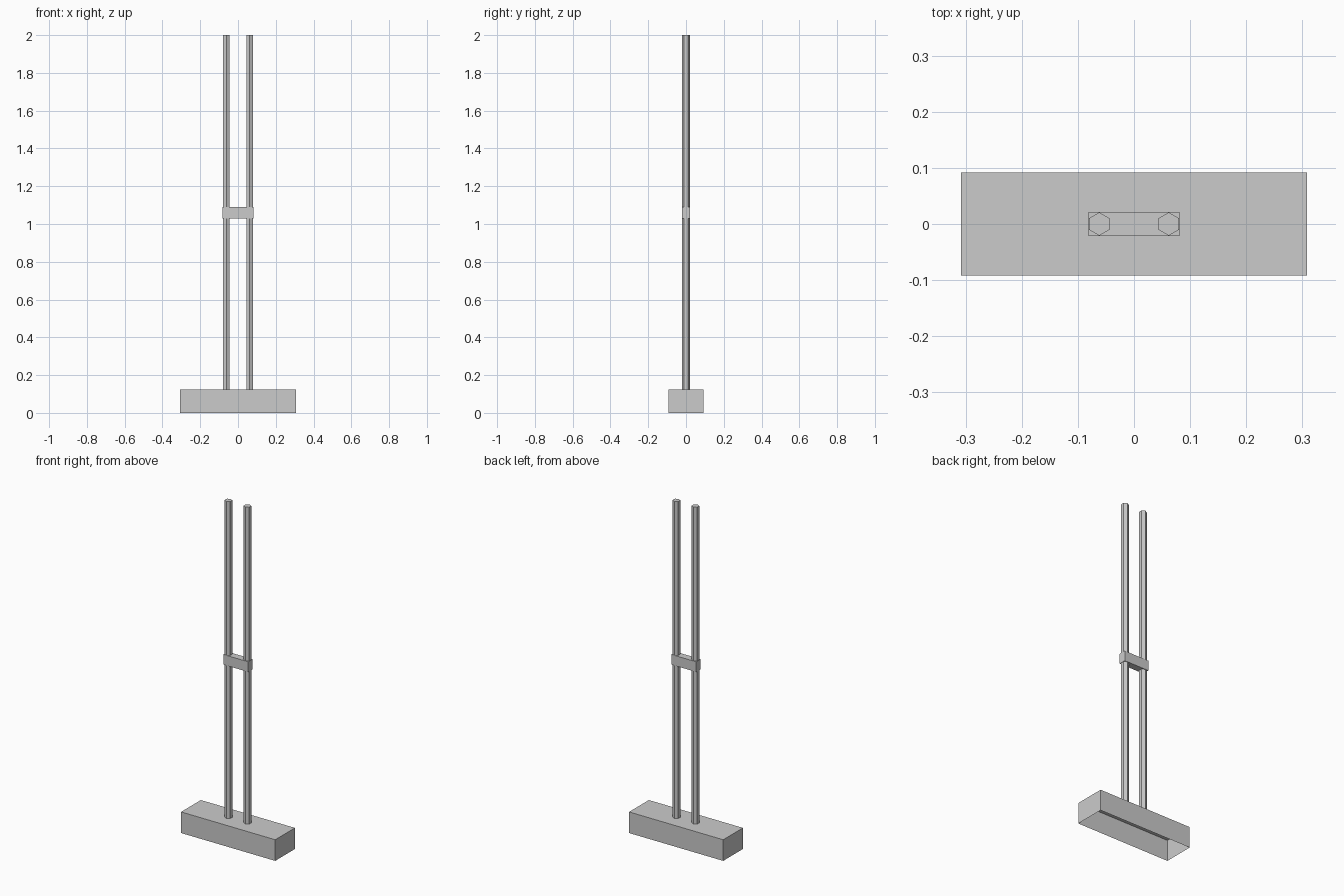
import bpy
import bmesh
from math import pi
from mathutils import Matrix

cube = bpy.data.objects.get("Cube")
if cube:
    bpy.data.objects.remove(cube, do_unlink=True)

grey = bpy.data.materials.new("plain grey")
grey.use_nodes = True
grey.diffuse_color = (0.6, 0.6, 0.6, 1)
grey.node_tree.nodes["Principled BSDF"].inputs["Base Color"].default_value = grey.diffuse_color


def finish(bm, name):
    mesh = bpy.data.meshes.new(name)
    bm.to_mesh(mesh)
    bm.free()
    mesh.materials.append(grey)
    obj = bpy.data.objects.new(name, mesh)
    bpy.context.collection.objects.link(obj)


def box(name, width, depth, bottom, top, open_bottom=False):
    bm = bmesh.new()
    place = Matrix.Translation((0, 0, (bottom + top) / 2))
    bmesh.ops.create_cube(bm, size=1, matrix=place @ Matrix.Diagonal((width, depth, top - bottom, 1)))
    if open_bottom:
        bm.normal_update()
        under = [f for f in bm.faces if f.normal.z < -0.9]
        bmesh.ops.delete(bm, geom=under, context="FACES_ONLY")
    finish(bm, name)


def pole(name, x, radius, bottom, top):
    # six-sided, with a corner to the front and back
    bm = bmesh.new()
    place = Matrix.Translation((x, 0, (bottom + top) / 2)) @ Matrix.Rotation(pi / 2, 4, "Z")
    bmesh.ops.create_cone(bm, cap_ends=True, segments=6, radius1=radius, radius2=radius,
                          depth=top - bottom, matrix=place)
    bm.normal_update()
    if not any(abs(f.normal.x) > 0.99 for f in bm.faces):
        bmesh.ops.rotate(bm, verts=bm.verts, cent=(x, 0, 0), matrix=Matrix.Rotation(pi / 6, 3, "Z"))
    finish(bm, name)


# Hollow base, open underneath
box("base", 0.616, 0.184, 0, 0.125, open_bottom=True)

# Twin poles
for side, sign in (("left", 1), ("right", -1)):
    pole(side + "_pole", sign * 0.062, 0.0207, 0.125, 2)

# Clamp joining the poles
box("clamp", 0.163, 0.042, 1.03, 1.09)
